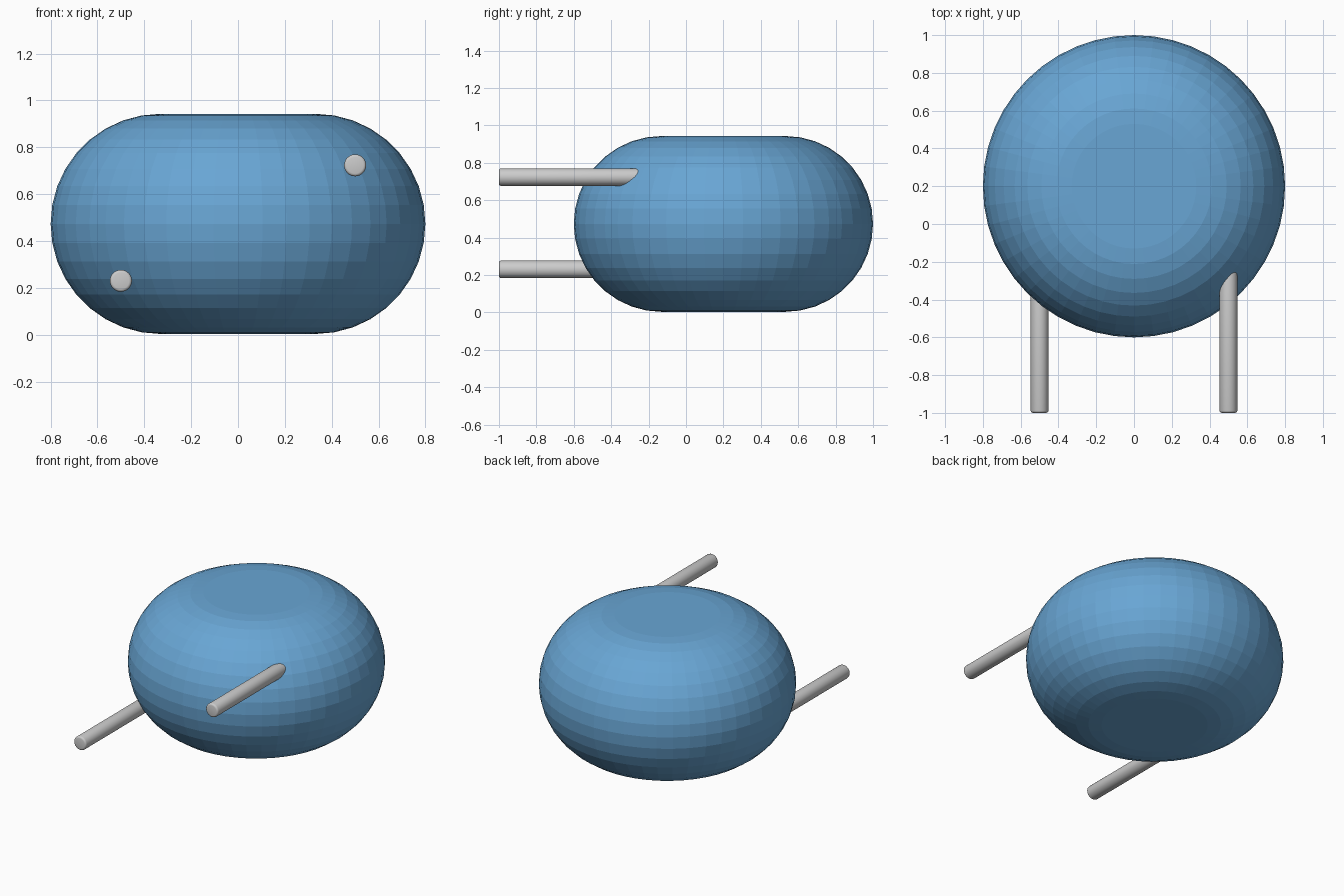
import bpy, bmesh
from math import sin, cos, pi
from mathutils import Matrix, Vector

if "Cube" in bpy.data.objects:
    bpy.data.objects.remove(bpy.data.objects["Cube"])


def lathe(name, profile, segments, matrix, smooth_angle):
    """Spin a (radius, height) profile about its axis into a closed solid."""
    bm = bmesh.new()
    vs = [bm.verts.new((r, 0, h)) for r, h in profile]
    es = [bm.edges.new(p) for p in zip(vs, vs[1:])]
    bmesh.ops.spin(bm, geom=vs + es, cent=(0, 0, 0), axis=(0, 0, 1),
                   angle=2 * pi, steps=segments, use_duplicate=False)
    bmesh.ops.remove_doubles(bm, verts=bm.verts, dist=1e-5)
    bmesh.ops.holes_fill(bm, edges=[e for e in bm.edges if e.is_boundary], sides=0)
    bmesh.ops.recalc_face_normals(bm, faces=bm.faces)
    bmesh.ops.transform(bm, matrix=matrix, verts=bm.verts)
    mesh = bpy.data.meshes.new(name)
    bm.to_mesh(mesh)
    bm.free()
    ob = bpy.data.objects.new(name, mesh)
    bpy.context.collection.objects.link(ob)
    if smooth_angle:
        bpy.ops.object.select_all(action='DESELECT')
        ob.select_set(True)
        bpy.context.view_layer.objects.active = ob
        bpy.ops.object.shade_smooth_by_angle(angle=smooth_angle)
    return ob


# Body: flat top and bottom, fully rounded faceted side
CORE, ROUND, STEPS = 0.33, 0.47, 18
profile = [(CORE + ROUND * cos(a), ROUND * sin(a))
           for a in (-pi / 2 + pi * i / STEPS for i in range(STEPS + 1))]
body = lathe("rounded_body", profile, 48, Matrix.Translation((0, 0.2, 0.473)), 0)
blue = bpy.data.materials.new("body_blue")
blue.diffuse_color = (0.14, 0.38, 0.66, 1)
blue.use_nodes = True
blue.node_tree.nodes["Principled BSDF"].inputs["Base Color"].default_value = blue.diffuse_color
body.data.materials.append(blue)

# Rods: run forward from inside the body, slightly rounded ends
R, B, LENGTH = 0.047, 0.012, 0.9
end = [(R - B + B * sin(a), B - B * cos(a)) for a in (pi / 2 * i / 3 for i in range(4))]
rod_profile = end + [(r, LENGTH - h) for r, h in reversed(end)]
for name, x, z in (("left_rod", -0.5, 0.23), ("right_rod", 0.5, 0.723)):
    place = Matrix.Translation((x, -1 + LENGTH, z)) @ Matrix.Rotation(pi / 2, 4, 'X')
    lathe(name, rod_profile, 32, place, pi / 5)
